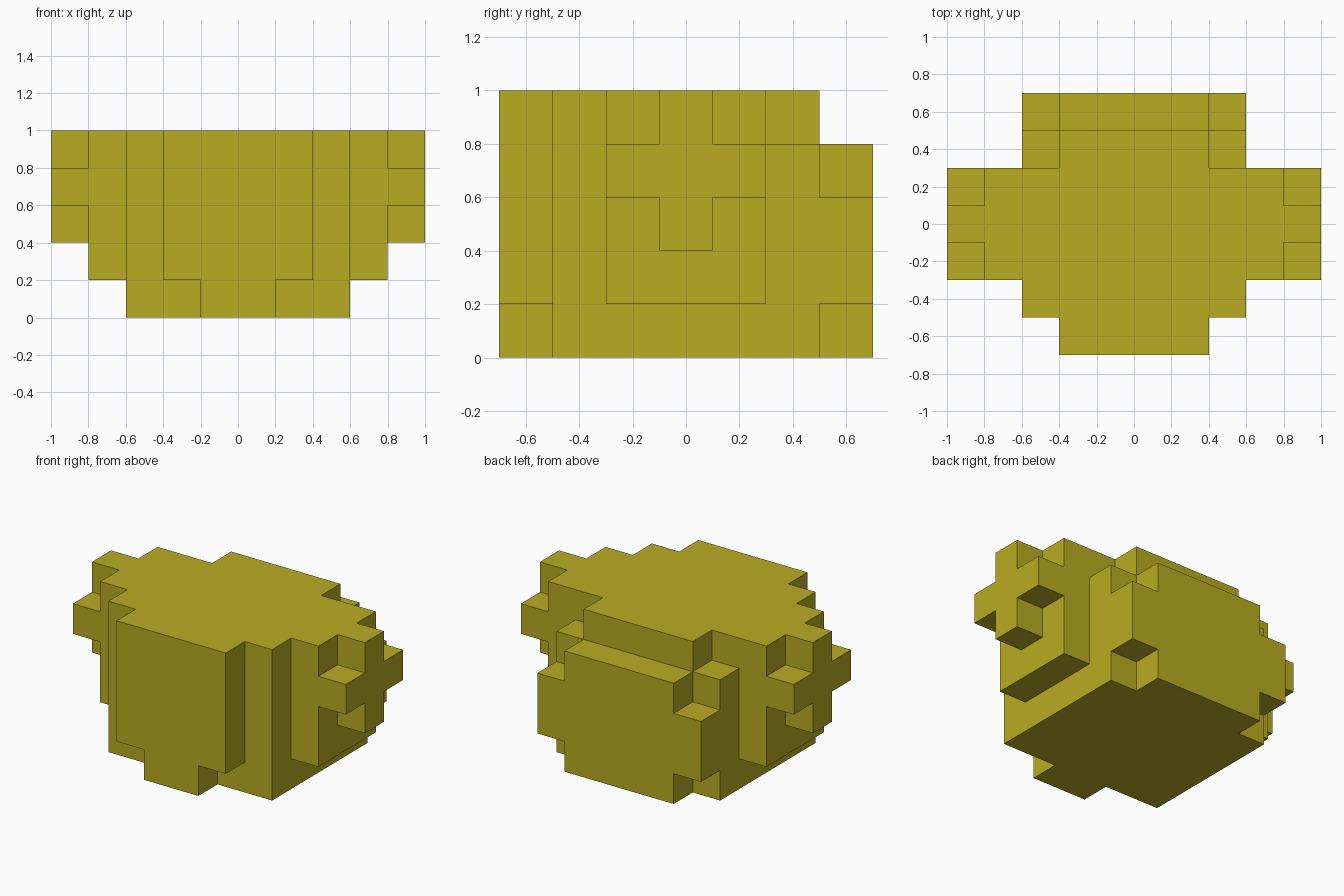
import bpy
import bmesh
from mathutils import Vector

if "Cube" in bpy.data.objects:
    bpy.data.objects.remove(bpy.data.objects["Cube"], do_unlink=True)

CELL = 0.2

# Single mustard colour
mustard = bpy.data.materials.new("mustard_yellow")
mustard.use_nodes = True
colour = (0.485, 0.413, 0.016, 1.0)
mustard.diffuse_color = colour
bsdf = next(n for n in mustard.node_tree.nodes if n.type == 'BSDF_PRINCIPLED')
bsdf.inputs["Base Color"].default_value = colour
bsdf.inputs["Roughness"].default_value = 0.8

cells = set()


def block(x, y, z):
    """Fill the grid cells of a block given by (min, max) ranges, mirrored in x."""
    for i in range(*x):
        for j in range(*y):
            for k in range(*z):
                cells.add((i, j, k))
                cells.add((-1 - i, j, k))


# Grid: x index 0 starts at the centre, y index 0 at the front, z index 0 at the floor
# Core, with its top rear corners cut away
block((0, 3), (1, 5), (0, 5))
block((0, 3), (5, 6), (0, 4))
block((0, 2), (5, 6), (4, 5))
# Front plate and its lower tab
block((0, 2), (0, 1), (1, 5))
block((0, 1), (0, 1), (0, 1))
# Back plate, one step lower than the core, with notched corners
block((0, 2), (6, 7), (0, 4))
block((0, 3), (6, 7), (1, 3))
# Side slabs
block((3, 4), (2, 5), (1, 5))
# Cross-shaped side knobs
block((4, 5), (3, 4), (2, 5))
block((4, 5), (2, 5), (3, 4))

# Skin the filled cells: only faces next to an empty cell are made
bm = bmesh.new()
verts = {}


def corner(p):
    if p not in verts:
        verts[p] = bm.verts.new(((p[0]) * CELL, (p[1] - 3.5) * CELL, p[2] * CELL))
    return verts[p]


for c in sorted(cells):
    for axis in range(3):
        u, v = (axis + 1) % 3, (axis + 2) % 3
        for side in (0, 1):
            n = list(c)
            n[axis] += 1 if side else -1
            if tuple(n) in cells:
                continue
            ring = []
            for du, dv in ((0, 0), (1, 0), (1, 1), (0, 1)):
                p = list(c)
                p[axis] += side
                p[u] += du
                p[v] += dv
                ring.append(corner(tuple(p)))
            bm.faces.new(ring if side else ring[::-1])

# Merge flat areas into single faces
bmesh.ops.dissolve_limit(bm, angle_limit=0.01, verts=bm.verts[:], edges=bm.edges[:])

mesh = bpy.data.meshes.new("blocky_body")
bm.to_mesh(mesh)
bm.free()
mesh.materials.append(mustard)
body = bpy.data.objects.new("blocky_body", mesh)
bpy.context.collection.objects.link(body)
